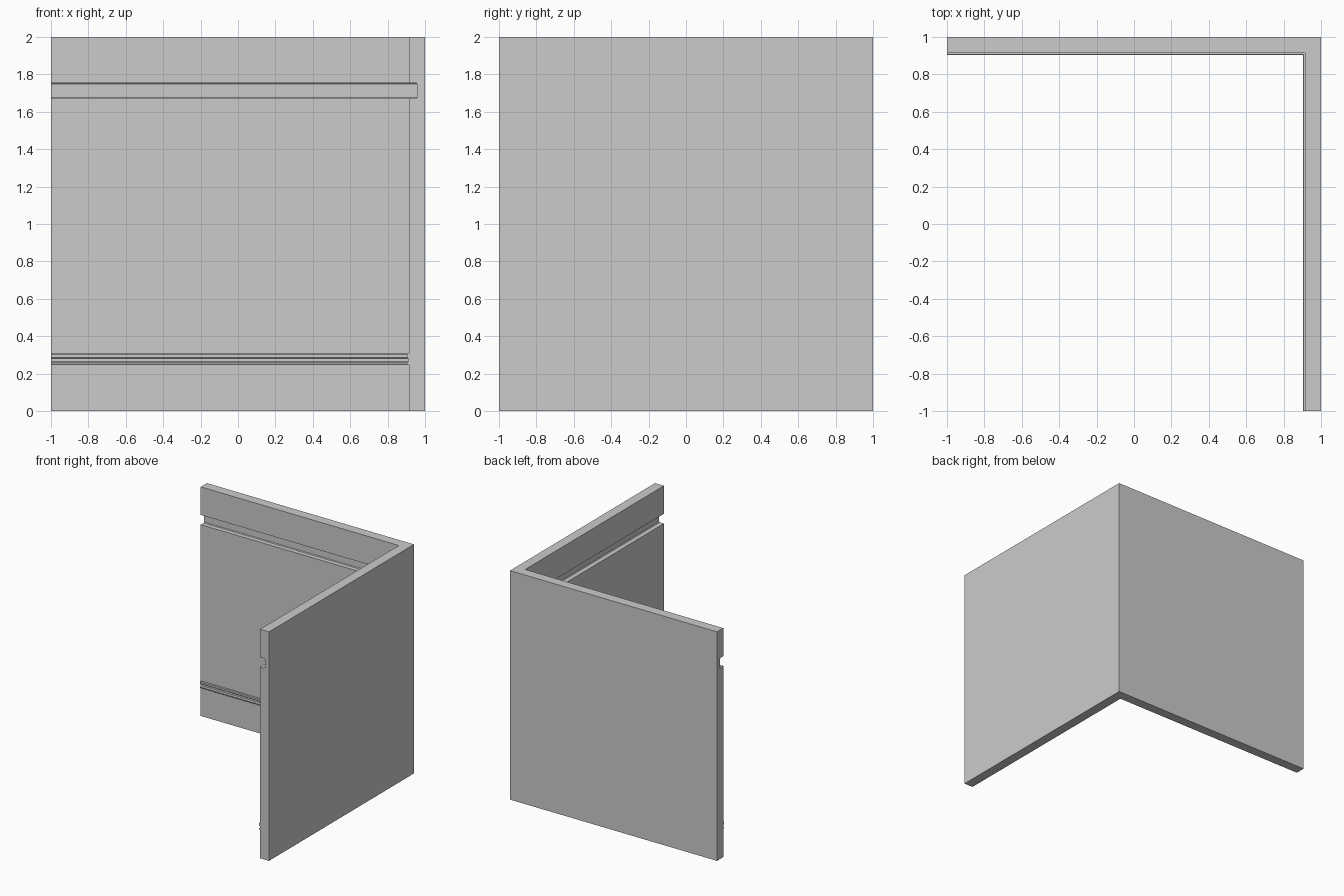
import bpy, bmesh

if "Cube" in bpy.data.objects:
    bpy.data.objects.remove(bpy.data.objects["Cube"])

# Wall cross-section: (distance inward from the outer face, height)
F = 0.086   # inner face
G = 0.041   # bottom of the upper groove
profile = [
    (0, 0), (F, 0),
    # lower bead of the trim
    (F, 0.248), (0.093, 0.248), (0.096, 0.252), (0.096, 0.259), (0.092, 0.263),
    # recess between the beads
    (0.088, 0.266), (0.088, 0.281),
    # upper bead of the trim
    (0.093, 0.283), (0.097, 0.287), (0.097, 0.302), (0.093, 0.307), (F, 0.307),
    # upper groove with eased inner corners
    (F, 1.67), (G + 0.006, 1.67), (G, 1.676),
    (G, 1.749), (G + 0.006, 1.755), (F, 1.755),
    (F, 2), (0, 2),
]

# Sweep the profile along the L-shaped plan with a mitred corner
bm = bmesh.new()
stations = [lambda d: (-1, 1 - d), lambda d: (1 - d, 1 - d), lambda d: (1 - d, -1)]
rings = [[bm.verts.new((*s(d), z)) for d, z in profile] for s in stations]
n = len(profile)
for a, b in zip(rings, rings[1:]):
    for i in range(n):
        j = (i + 1) % n
        bm.faces.new((a[i], a[j], b[j], b[i]))

# End caps
bm.faces.new(rings[0])
bm.faces.new(rings[-1][::-1])
bmesh.ops.recalc_face_normals(bm, faces=bm.faces)

mesh = bpy.data.meshes.new("corner_wall")
bm.to_mesh(mesh)
bm.free()
wall = bpy.data.objects.new("corner_wall", mesh)
bpy.context.collection.objects.link(wall)
